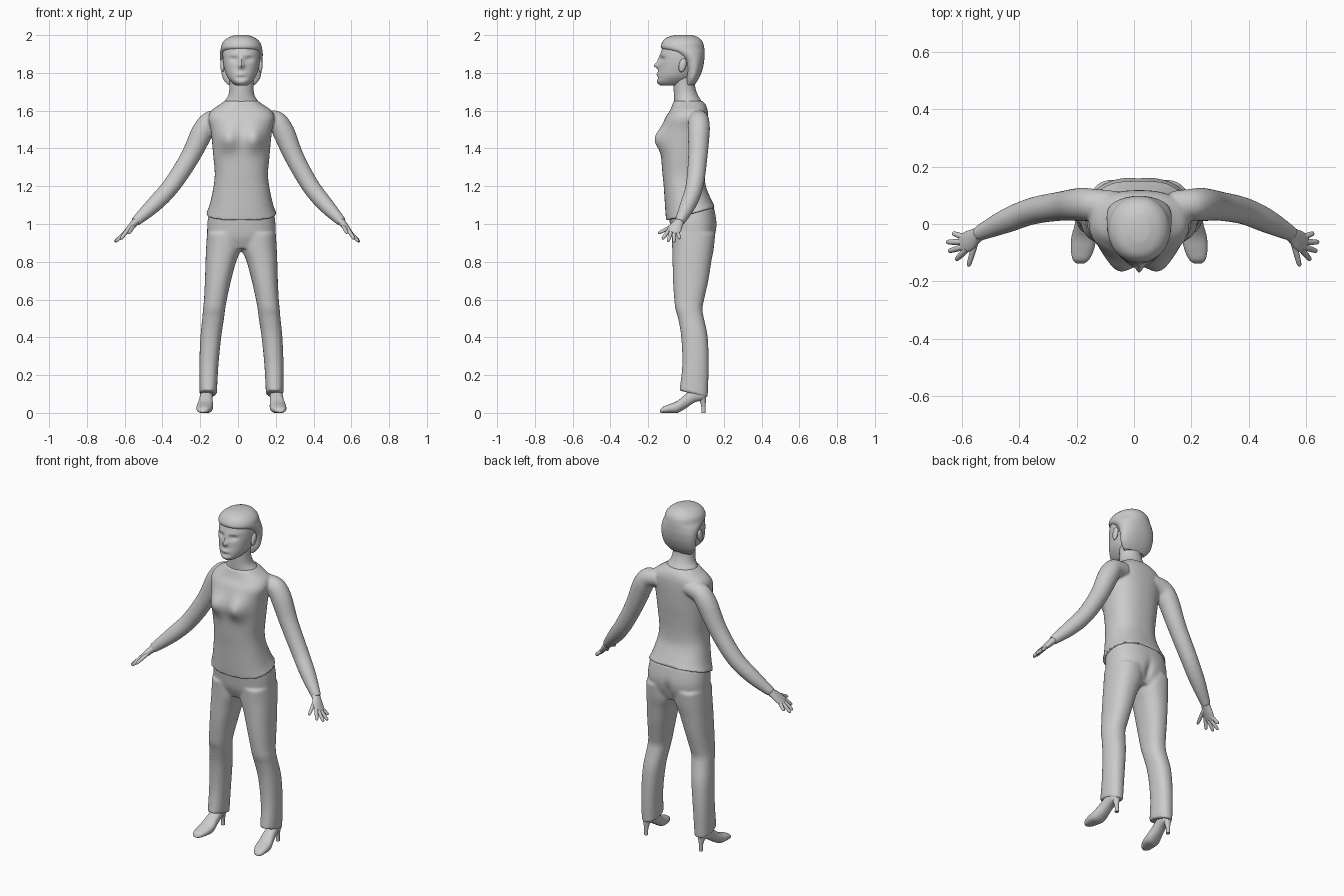
import bpy, bmesh, math
from mathutils import Vector as V

if "Cube" in bpy.data.objects:
    bpy.data.objects.remove(bpy.data.objects["Cube"])

CX = 0.018  # body centre line


def body_ring(z, yf, yb, hw, tilt=0.0, x=CX):
    """Horizontal oval from front y to back y, optionally tilted."""
    c, h = (yf + yb) / 2, (yb - yf) / 2
    return (x, c, z + tilt * c, hw, 0, 0, 0, h, tilt * h)


def tube(points):
    """Rings across a path of (x, y, z, radius along y, other radius)."""
    out = []
    for i, p in enumerate(points):
        a, b = points[max(i - 1, 0)], points[min(i + 1, len(points) - 1)]
        t = (V(b[:3]) - V(a[:3])).normalized()
        u = (V((0, 1, 0)) - t * t.y).normalized()
        w = t.cross(u)
        out.append((*p[:3], *(u * p[3]), *(w * p[4])))
    return out


def smooth_rings(rings, steps):
    """Catmull-Rom interpolation between rings."""
    out = []
    for i in range(len(rings) - 1):
        a, b, c, d = (rings[min(max(i + k, 0), len(rings) - 1)] for k in (-1, 0, 1, 2))
        for s in range(steps):
            t = s / steps
            out.append([0.5 * (2 * q + (r - p) * t + (2 * p - 5 * q + 4 * r - w) * t * t
                               + (3 * q - p - 3 * r + w) * t ** 3)
                        for p, q, r, w in zip(a, b, c, d)])
    return out + [list(rings[-1])]


def loft(bm, rings, n=32, power=2.0, steps=4):
    prev = first = None
    for r in smooth_rings(rings, steps):
        C, U, W = V(r[:3]), V(r[3:6]), V(r[6:9])
        cur = []
        for k in range(n):
            a = 2 * math.pi * k / n
            c, s = math.cos(a), math.sin(a)
            c = math.copysign(abs(c) ** (2 / power), c)
            s = math.copysign(abs(s) ** (2 / power), s)
            cur.append(bm.verts.new(C + U * c + W * s))
        if prev:
            for k in range(n):
                bm.faces.new((prev[k], prev[(k + 1) % n], cur[(k + 1) % n], cur[k]))
        first = first or cur
        prev = cur
    bm.faces.new(first)
    bm.faces.new(prev)


def bump(bm, centre, size, push):
    """Soft local push along y."""
    for v in bm.verts:
        d = sum(((v.co[i] - centre[i]) / size[i]) ** 2 for i in range(3))
        v.co.y += push * math.exp(-d)


def finish(bm, name, voxel=0):
    bmesh.ops.recalc_face_normals(bm, faces=bm.faces)
    me = bpy.data.meshes.new(name)
    bm.to_mesh(me)
    bm.free()
    ob = bpy.data.objects.new(name, me)
    bpy.context.collection.objects.link(ob)
    if voxel:
        m = ob.modifiers.new("fuse", 'REMESH')
        m.mode, m.voxel_size, m.use_smooth_shade = 'VOXEL', voxel, True
        m = ob.modifiers.new("soften", 'SMOOTH')
        m.factor, m.iterations = 0.5, 5
    else:
        bpy.ops.object.select_all(action='DESELECT')
        ob.select_set(True)
        bpy.context.view_layer.objects.active = ob
        bpy.ops.object.shade_smooth_by_angle(angle=math.radians(50))
    return ob


def arm_x(x, side):
    """The left arm is held a little wider than the right one."""
    return x if side > 0 else 0.09 - 1.155 * x


# top with arms fused on
bm = bmesh.new()
loft(bm, [body_ring(*r) for r in (
    (1.045, -.105, .155, .187, .27), (1.10, -.11, .135, .168, .2), (1.20, -.118, .105, .147),
    (1.27, -.125, .10, .141), (1.35, -.13, .105, .148), (1.43, -.13, .113, .155),
    (1.50, -.125, .117, .163), (1.56, -.11, .118, .175), (1.60, -.085, .115, .16),
    (1.63, -.073, .105, .118), (1.652, -.066, .088, .088))], n=64, power=2.4)
for s in (-1, 1):
    bump(bm, (CX + s * .07, -.13, 1.45), (.055, .12, .062), -.045)
    loft(bm, tube([(arm_x(x, s), y, z, r, r) for x, y, z, r in (
        (.13, .07, 1.56, .045), (.20, .068, 1.545, .055), (.24, .068, 1.49, .058),
        (.30, .062, 1.35, .051), (.385, .045, 1.20, .047), (.465, .01, 1.10, .042),
        (.55, -.035, 1.01, .026))]), n=24)
finish(bm, "top_and_arms", .007)

# trousers
bm = bmesh.new()
loft(bm, [body_ring(*r) for r in (
    (.87, -.05, .12, .13), (.93, -.075, .152, .176), (1.0, -.085, .163, .18),
    (1.06, -.09, .148, .172, .2))], n=64, power=2.4)
for s in (-1, 1):
    loft(bm, [body_ring(z, yf, yb, (xo - xi) / 2, tilt, CX + s * (xo + xi) / 2)
              for z, xi, xo, yf, yb, tilt in (
        (.11, .13, .222, -.035, .115, -.25), (.25, .122, .223, -.02, .12, 0),
        (.40, .107, .217, -.025, .115, 0), (.50, .092, .207, -.042, .095, 0),
        (.55, .086, .203, -.056, .087, 0), (.60, .077, .198, -.062, .096, 0),
        (.70, .055, .193, -.069, .118, 0), (.80, .028, .19, -.071, .134, 0),
        (.87, .002, .187, -.073, .147, 0), (.95, .0, .182, -.076, .155, 0))],
        n=40, power=2.3)
bump(bm, (CX, .16, .93), (.02, .05, .06), -.02)
finish(bm, "trousers", .008)

# neck
bm = bmesh.new()
loft(bm, [body_ring(*r) for r in (
    (1.60, -.06, .09, .11), (1.645, -.062, .084, .092), (1.68, -.064, .064, .07),
    (1.73, -.066, .048, .063), (1.80, -.07, .05, .065))], n=40)
finish(bm, "neck")

# head with face relief
bm = bmesh.new()
loft(bm, [body_ring(*r) for r in (
    (1.733, -.135, -.02, .03), (1.75, -.154, .02, .052), (1.78, -.151, .05, .076),
    (1.82, -.145, .07, .09), (1.87, -.139, .08, .098), (1.92, -.13, .085, .098),
    (1.96, -.11, .075, .085), (1.985, -.07, .05, .05))], n=80, power=2.1, steps=6)
for s in (-1, 1):
    bump(bm, (CX + s * .04, -.13, 1.873), (.022, .06, .012), .012)
    bump(bm, (CX + s * .04, -.13, 1.895), (.03, .06, .009), -.004)
bump(bm, (CX, -.145, 1.838), (.015, .06, .014), -.026)
bump(bm, (CX, -.14, 1.865), (.011, .06, .022), -.012)
bump(bm, (CX, -.15, 1.793), (.025, .06, .009), -.007)
bump(bm, (CX, -.15, 1.772), (.03, .06, .007), .005)
finish(bm, "head")

# hair
bm = bmesh.new()
loft(bm, [body_ring(*r) for r in (
    (1.735, .0, .045, .07), (1.77, -.002, .068, .098), (1.82, -.005, .088, .108),
    (1.87, -.025, .097, .112), (1.905, -.075, .098, .113), (1.93, -.13, .097, .109),
    (1.96, -.127, .09, .1), (1.985, -.105, .07, .074), (2.0, -.06, .035, .035))],
    n=64, power=2.1)
finish(bm, "hair")

for s, side in ((-1, "left"), (1, "right")):
    # ear
    bm = bmesh.new()
    bmesh.ops.create_uvsphere(bm, u_segments=16, v_segments=10, radius=1)
    for v in bm.verts:
        v.co = (CX + s * .1 + v.co.x * .012, -.018 + v.co.y * .02 + v.co.z * .006,
                1.84 + v.co.z * .037)
    finish(bm, side + "_ear")

    # hand: palm, four fingers and thumb
    bm = bmesh.new()
    loft(bm, tube([(arm_x(x, s), *p) for x, *p in (
        (.525, -.022, 1.035, .024, .022), (.55, -.038, 1.008, .026, .02),
        (.575, -.058, .978, .036, .016), (.598, -.071, .951, .034, .011))]), n=24)
    for base, tip in (((.588, -.094, .963), (.615, -.125, .92)),
                      ((.594, -.08, .955), (.638, -.095, .907)),
                      ((.595, -.063, .953), (.644, -.063, .905)),
                      ((.59, -.046, .958), (.626, -.032, .922)),
                      ((.555, -.06, .995), (.578, -.148, .95))):
        a, b = V(base), V(tip)
        pts = [(a.lerp(b, t), r) for t, r in
               ((-.2, .01), (.3, .0105), (.75, .009), (.94, .007), (1, .002))]
        loft(bm, tube([(arm_x(p.x, s), p.y, p.z, r, r) for p, r in pts]), n=12, steps=2)
    finish(bm, side + "_hand")

    # shoe with thin heel
    bm = bmesh.new()
    loft(bm, [(CX + s * x, y, (zb + zt) / 2, hw, 0, 0, 0, 0, (zt - zb) / 2)
              for x, y, zb, zt, hw in (
        (.205, -.138, .003, .012, .012), (.203, -.125, .0, .03, .028),
        (.198, -.09, .0, .045, .04), (.193, -.045, .0, .064, .043),
        (.188, .0, .025, .10, .036), (.185, .045, .055, .13, .033),
        (.183, .085, .066, .13, .029), (.183, .106, .078, .12, .015))], n=28, power=2.4)
    loft(bm, [body_ring(z, yf, yb, hw, 0, CX + s * .183) for z, yf, yb, hw in (
        (.0, .081, .104, .011), (.04, .08, .104, .012), (.09, .06, .107, .024))], n=16)
    finish(bm, side + "_shoe")
